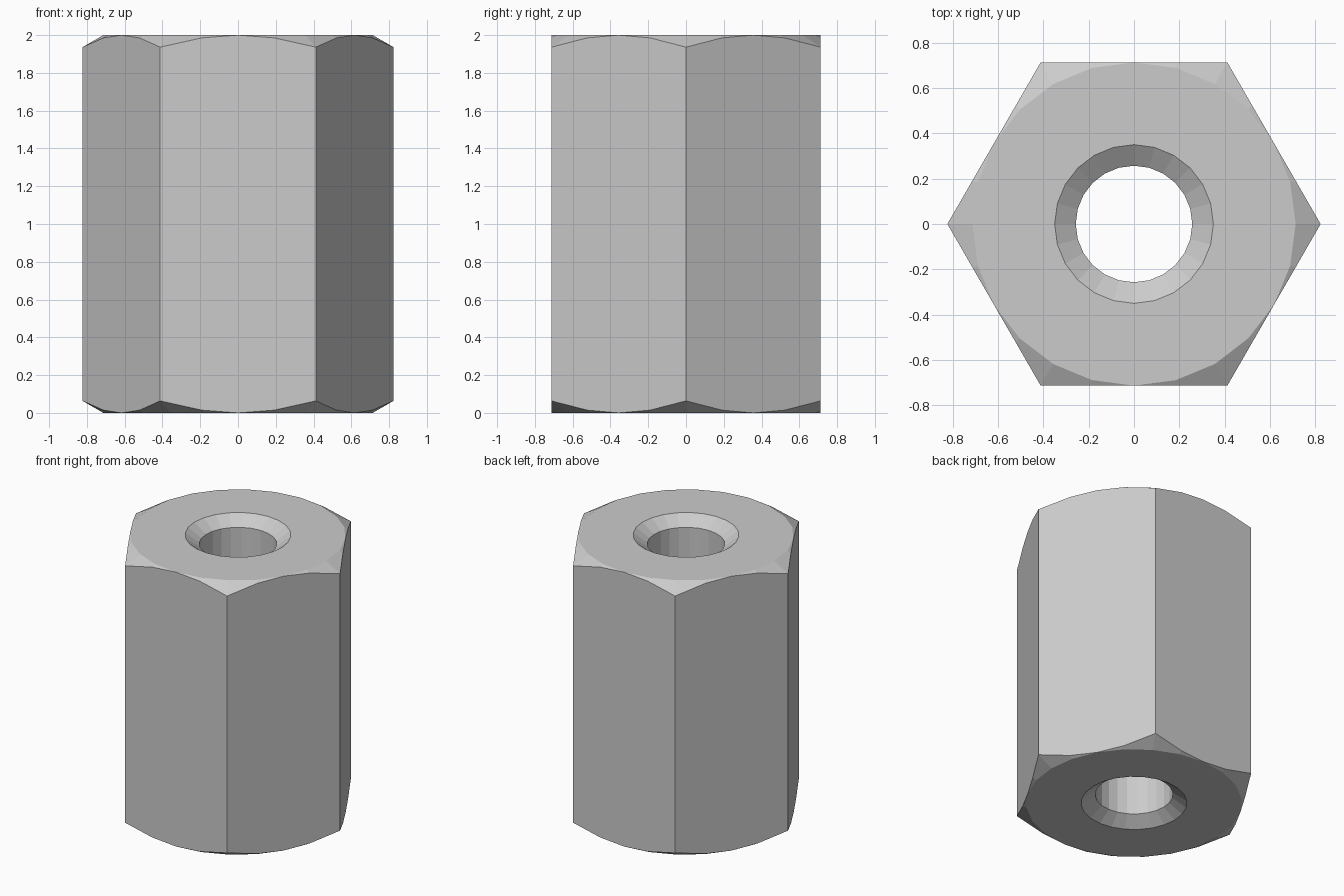
import bpy, bmesh, math

if "Cube" in bpy.data.objects:
    bpy.data.objects.remove(bpy.data.objects["Cube"])

SIDES = 24            # facets around the bore and end cones
APOTHEM = 0.713       # half the distance across flats
HEIGHT = 2.0
BORE, SINK, SINK_DEPTH = 0.257, 0.35, 0.065
SLOPE = math.tan(math.radians(30))


def section(angle):
    """Closed half-section (radius, z) of the nut at one angle."""
    off = (angle % (math.pi / 3)) - math.pi / 6      # angle from the flat's middle
    r = APOTHEM / math.cos(off)
    drop = (r - APOTHEM) * SLOPE                     # corner chamfer
    lower = [(BORE, SINK_DEPTH), (SINK, 0), (APOTHEM, 0), (r, drop)]
    return lower + [(q, HEIGHT - z) for q, z in reversed(lower)]


# Hexagonal body with chamfered ends and a countersunk through bore
bm = bmesh.new()
loops = []
for i in range(SIDES):
    a = 2 * math.pi * i / SIDES
    loops.append([bm.verts.new((q * math.cos(a), q * math.sin(a), z)) for q, z in section(a)])
for i in range(SIDES):
    p, n = loops[i], loops[(i + 1) % SIDES]
    for j in range(len(p)):
        k = (j + 1) % len(p)
        bm.faces.new((p[j], n[j], n[k], p[k]))
bmesh.ops.remove_doubles(bm, verts=bm.verts, dist=1e-4)
bmesh.ops.recalc_face_normals(bm, faces=bm.faces)

mesh = bpy.data.meshes.new("hex_coupling_nut")
bm.to_mesh(mesh)
bm.free()
nut = bpy.data.objects.new("hex_coupling_nut", mesh)
bpy.context.collection.objects.link(nut)
